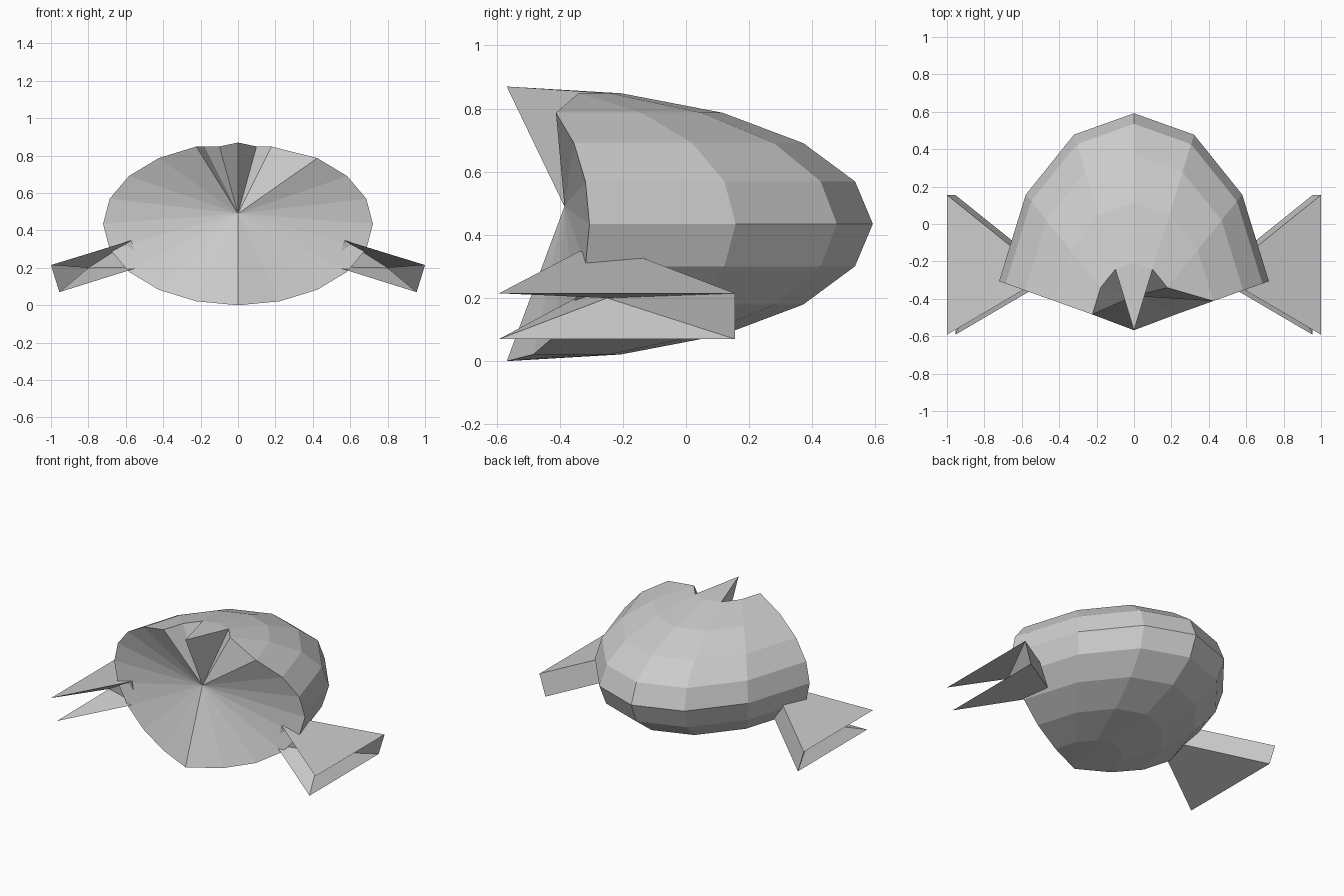
import bpy, bmesh, math

if "Cube" in bpy.data.objects:
    bpy.data.objects.remove(bpy.data.objects["Cube"])

RX, RY, RZ, Y0 = 0.74, 1.155, 0.435, -0.563   # dome radii and pole position
SEG, RINGS = 14, 10


def finish(bm, name):
    me = bpy.data.meshes.new(name)
    bm.to_mesh(me)
    bm.free()
    ob = bpy.data.objects.new(name, me)
    bpy.context.collection.objects.link(ob)
    return ob


def fan(bm, centre, loop, closed=False):
    pairs = list(zip(loop, loop[1:] + loop[:1]))
    for a, b in pairs if closed else pairs[:-1]:
        bm.faces.new((centre, a, b))


# Body: rear half of a stretched low-poly sphere, columns left to right
bm = bmesh.new()


def dome_point(lat, ang):
    return bm.verts.new((RX * math.cos(lat) * math.sin(ang),
                         Y0 + RY * math.cos(lat) * math.cos(ang),
                         RZ + RZ * math.sin(lat)))


rows = []
for r in range(1, RINGS):
    lat = -math.pi / 2 + r * math.pi / RINGS
    rows.append([dome_point(lat, c * 2 * math.pi / SEG) for c in range(-3, 4)])
bottom = bm.verts.new((0, Y0 - 0.005, 0))
top = bm.verts.new((0, Y0 - 0.005, 2 * RZ))

# Chipped corner at the upper right of the rim
bm.verts.remove(rows[-1].pop())
for lo, hi in zip(rows, rows[1:]):
    for c in range(6):
        face = [lo[c + 1], lo[c], hi[c]]
        if c + 1 < len(hi):
            face.append(hi[c + 1])
        bm.faces.new(face)
fan(bm, bottom, rows[0])
# Only the central two cap faces remain, forming a spike
cap = rows[-1]
fan(bm, top, cap[4:1:-1])

# Front closing surface, dished in to a centre point below the spike
middle = bm.verts.new((0, -0.385, 0.49))
right = [r[6] for r in rows[:-1]]
left = [r[0] for r in rows]
fan(bm, middle, [bottom] + right + [cap[5], cap[4], top, cap[2], cap[1]] + left[::-1], True)
finish(bm, "body_shell")

# Fins: flared wedge with a forked front corner, mirrored
bm = bmesh.new()
V = lambda *p: bm.verts.new(p)
top_back, top_tip = V(1, 0.155, 0.215), V(1, -0.592, 0.215)
low_back, low_tip = V(0.955, 0.155, 0.07), V(0.955, -0.592, 0.07)
in_tb, in_tf = V(0.57, -0.19, 0.347), V(0.57, -0.34, 0.347)
in_lb, in_lf = V(0.525, -0.19, 0.205), V(0.525, -0.34, 0.205)
fork = V(0.80, -0.25, 0.20)
for f in ((top_back, in_tb, in_tf, top_tip),
          (low_back, low_tip, in_lf, in_lb),
          (top_back, low_back, in_lb, in_tb),
          (in_tb, in_lb, in_lf, in_tf)):
    bm.faces.new(f)
# Outer and front sides both fold in to the fork
fan(bm, fork, [top_tip, top_back, low_back, low_tip, in_lf, in_tf], True)
bmesh.ops.recalc_face_normals(bm, faces=bm.faces[:])
fins = finish(bm, "side_fins")
fins.modifiers.new("mirror", 'MIRROR').use_axis = (True, False, False)
